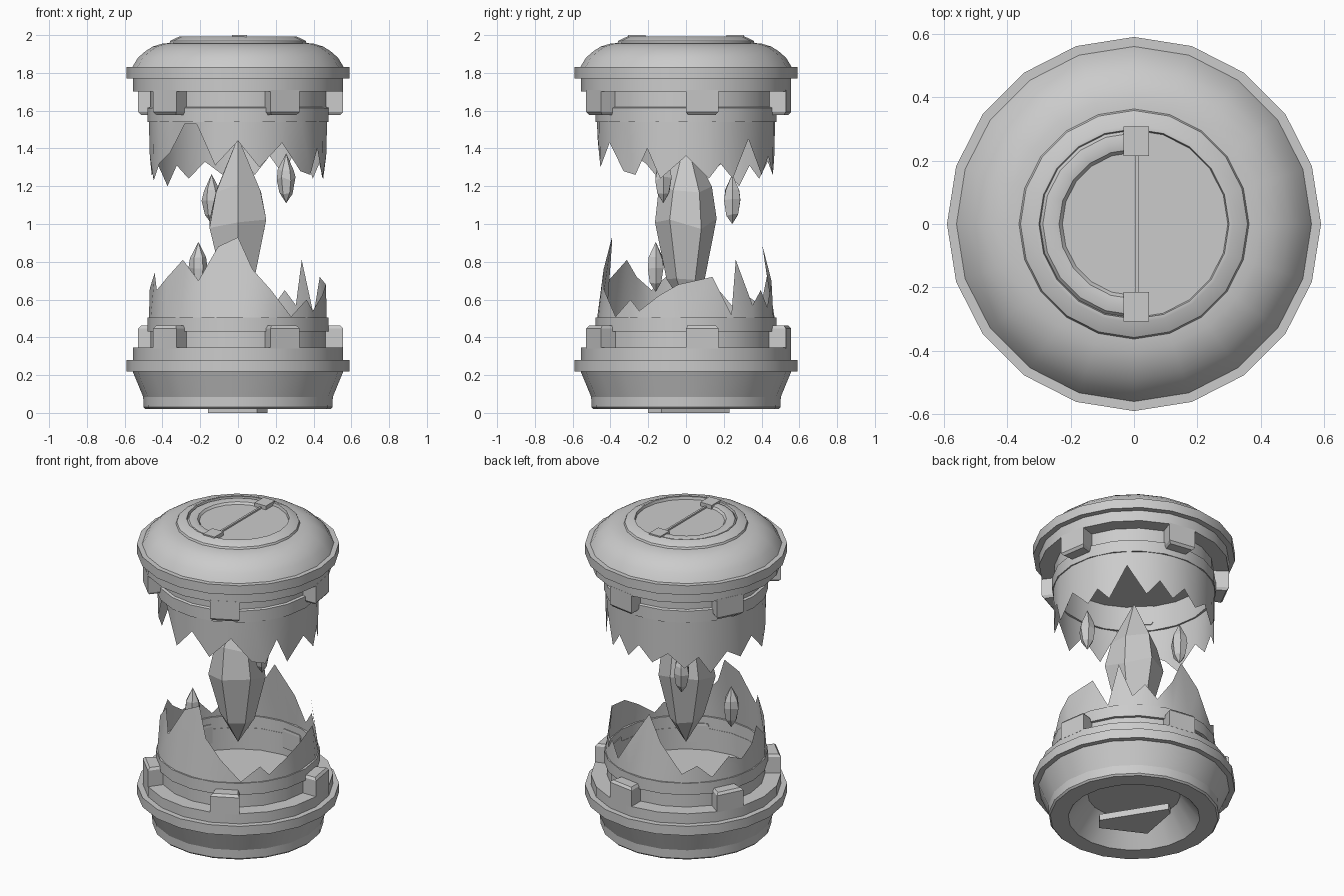
import bpy, bmesh, math, random
from math import sin, cos, radians, pi

cube = bpy.data.objects.get("Cube")
if cube:
    bpy.data.objects.remove(cube, do_unlink=True)

SIDES = 20
stone = bpy.data.materials.new("plain_grey")
stone.use_nodes = True
grey = (0.6, 0.6, 0.6, 1)
stone.diffuse_color = grey
stone.node_tree.nodes["Principled BSDF"].inputs["Base Color"].default_value = grey


def finish(name, bm, smooth_angle=30):
    """Turn a bmesh into a named, coloured object; angle 0 keeps it flat."""
    bmesh.ops.recalc_face_normals(bm, faces=bm.faces)
    mesh = bpy.data.meshes.new(name)
    bm.to_mesh(mesh)
    bm.free()
    mesh.materials.append(stone)
    obj = bpy.data.objects.new(name, mesh)
    bpy.context.collection.objects.link(obj)
    if smooth_angle:
        bpy.ops.object.select_all(action='DESELECT')
        obj.select_set(True)
        bpy.context.view_layer.objects.active = obj
        bpy.ops.object.shade_smooth_by_angle(angle=radians(smooth_angle))
    return obj


def add_ring(bm, radius, z, sides, jitter=None, centre=(0, 0)):
    """One ring of vertices, or a single vertex on the axis."""
    cx, cy = centre
    if radius == 0:
        return [bm.verts.new((cx, cy, z))]
    ring = []
    for i in range(sides):
        angle = 2 * pi * i / sides
        r, h = radius, z
        if jitter:
            r *= 1 + jitter.uniform(-0.06, 0.06)
            h += radius * jitter.uniform(-0.2, 0.2)
        ring.append(bm.verts.new((cx + r * cos(angle), cy + r * sin(angle), h)))
    return ring


def bridge(bm, low, high):
    count = max(len(low), len(high))
    for i in range(count):
        j = (i + 1) % count
        if len(low) == 1:
            bm.faces.new((low[0], high[j], high[i]))
        elif len(high) == 1:
            bm.faces.new((low[i], low[j], high[0]))
        else:
            bm.faces.new((low[i], low[j], high[j], high[i]))


def lathe(name, profile, sides=SIDES, jitter=None, centre=(0, 0), smooth_angle=30):
    bm = bmesh.new()
    rings = [add_ring(bm, r, z, sides, jitter, centre) for r, z in profile]
    for low, high in zip(rings, rings[1:]):
        bridge(bm, low, high)
    return finish(name, bm, smooth_angle)


def loft(name, sections):
    """Flat-sided solid through outlines, each given with its height."""
    bm = bmesh.new()
    rings = [[bm.verts.new((x, y, z)) for x, y in outline] for outline, z in sections]
    for low, high in zip(rings, rings[1:]):
        bridge(bm, low, high)
    bm.faces.new(rings[0])
    bm.faces.new(rings[-1])
    return finish(name, bm, 0)


def prism(name, outline, bottom, top):
    return loft(name, [(outline, bottom), (outline, top)])


def box_outline(x0, x1, y0, y1):
    return [(x0, y0), (x1, y0), (x1, y1), (x0, y1)]


# Base: hollow underside, flared foot, rim, ledge and collar
lathe("base", [
    (0, .17), (.27, .17), (.385, .02), (.49, .02), (.5, .03), (.502, .085),
    (.558, .22), (.59, .22), (.59, .28), (.555, .28), (.555, .345),
    (.46, .345), (.46, .43), (.48, .43), (.48, .505), (.462, .505),
    (.462, .29), (0, .29)], smooth_angle=19)

# Cap: collar, ledge, rim, dome and recessed lid
lathe("cap", [
    (0, 1.7), (.462, 1.7), (.462, 1.54), (.48, 1.54), (.48, 1.615),
    (.465, 1.62), (.465, 1.702), (.555, 1.702), (.555, 1.77),
    (.59, 1.77), (.59, 1.83), (.56, 1.83), (.53, 1.88), (.49, 1.915),
    (.45, 1.94), (.4, 1.955), (.363, 1.958), (.358, 1.97), (.312, 1.992),
    (.3, 1.992), (.296, 1.975), (0, 1.975)])


# Five teeth on each ledge, one facet wide, flush with the wall, chamfered tips
def tooth(name, start, root, shoulder, tip):
    def footprint(outer, trim):
        a, b = start + trim, start + 2 * pi / SIDES - trim
        return [(r * cos(t), r * sin(t))
                for r, t in ((.455, a), (outer, a), (outer, b), (.455, b))]
    full = footprint(.556, 0)
    loft(name, [(full, root), (full, shoulder), (footprint(.542, .02), tip)])


for k in range(5):
    start = radians(-72 + 72 * k)
    tooth(f"base_tooth_{k + 1}", start, .34, .447, .462)
    tooth(f"cap_tooth_{k + 1}", start, 1.71, 1.593, 1.578)

# Lid emblem: half ring, centre bar and two end blocks
bm = bmesh.new()
previous = None
for i in range(11):
    turn = pi / 2 + pi * i / 10
    section = []
    for j in range(8):
        t = 2 * pi * j / 8
        r = .262 + .036 * cos(t)
        section.append(bm.verts.new(
            (r * cos(turn), r * sin(turn), 1.975 + .018 * sin(t))))
    if previous:
        bridge(bm, previous, section)
    else:
        bm.faces.new(section)
    previous = section
bm.faces.new(previous)
finish("lid_half_ring", bm)
prism("lid_bar", box_outline(.003, .016, -.23, .23), 1.97, 1.985)
for side, name in ((1, "back"), (-1, "front")):
    prism(f"lid_block_{name}",
          box_outline(-.033, .048, *sorted((side * .215, side * .308))), 1.96, 2)

# Loose plate in the hollow underside
prism("underside_plate",
      [(.1, -.2), (.155, -.13), (-.07, .23), (-.11, .2), (-.16, -.07)], 0, .04)


def broken_glass(name, foot, edge, lean=0):
    """Shell wall with a jagged edge: (degrees from the front, height in cm)."""
    bm = bmesh.new()
    low, high = [], []
    for degrees, height in edge:
        t, z = radians(degrees), height / 100
        r = .467 - lean * max(0, z - .68)
        low.append(bm.verts.new((.472 * sin(t), -.472 * cos(t), foot)))
        high.append(bm.verts.new((r * sin(t), -r * cos(t), z)))
    bridge(bm, low, high)
    return finish(name, bm)


broken_glass("lower_glass", .49, [
    (-164, 74), (-148, 56), (-137, 61), (-126, 53), (-113, 64), (-101, 60),
    (-90, 66), (-79, 74), (-67, 65), (-55, 72), (-43, 81),
    (-27, 70), (-15, 88), (0, 93), (10, 76), (22, 65), (37, 51), (51, 60),
    (58, 54), (72, 62), (85, 68), (108, 72), (121, 52), (128, 81),
    (139, 57), (148, 65), (157, 56), (169, 70), (183, 89)], .3)

broken_glass("upper_glass", 1.55, [
    (-170, 126), (-158, 133), (-146, 124), (-136, 131), (-127, 120),
    (-114, 132), (-102, 126), (-90, 136), (-73, 123), (-63, 132),
    (-50, 138), (-37, 153), (-28, 153), (-15, 131), (0, 144), (14, 130),
    (30, 143), (45, 128), (55, 126), (64, 140), (73, 124), (90, 136),
    (105, 124), (113, 132), (122, 124), (135, 145), (149, 126), (159, 136),
    (169, 126), (179, 135)])

# Floating crystals: one large, three small
rough = random.Random(4)
large = lathe("large_crystal",
              [(0, .55), (.1, .72), (.168, 1), (.135, 1.19), (0, 1.46)],
              6, rough, smooth_angle=0)
large.rotation_euler.z = pi / 6
for number, (x, y, z) in enumerate(
        [(-.14, .245, 1), (.255, -.12, 1.11), (-.21, -.16, .64)], 1):
    profile = [(0, z), (.035, z + .05), (.05, z + .13), (.042, z + .18), (0, z + .265)]
    lathe(f"small_crystal_{number}", profile, 6, rough, (x, y), 0)
